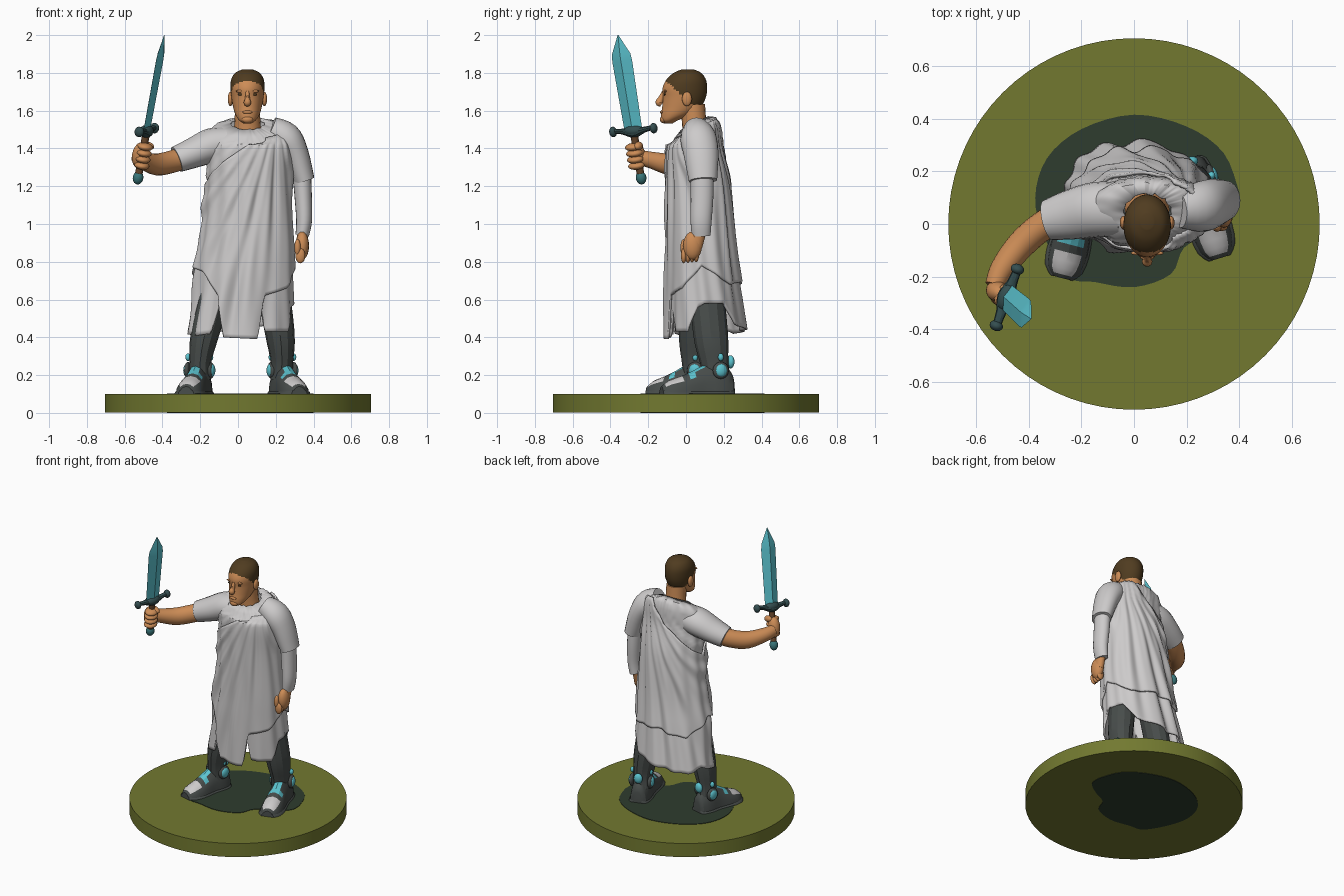
import bpy, bmesh, math
from mathutils import Vector, Matrix

if "Cube" in bpy.data.objects:
    bpy.data.objects.remove(bpy.data.objects["Cube"])

def material(name, r, g, b):
    lin = lambda c: (c / 255 / 12.92) if c < 11 else ((c / 255 + .055) / 1.055) ** 2.4
    m = bpy.data.materials.new(name)
    m.diffuse_color = (lin(r), lin(g), lin(b), 1)
    m.use_nodes = True
    m.node_tree.nodes["Principled BSDF"].inputs["Base Color"].default_value = m.diffuse_color
    return m

GRASS = material("olive green", 114, 121, 48)
PATCH = material("dark green", 46, 60, 46)
CLOTH = material("cloth white", 205, 203, 203)
SKIN = material("skin", 204, 140, 86)
HAIR = material("dark brown", 80, 60, 32)
BOOT = material("boot grey", 72, 77, 75)
CYAN = material("cyan", 92, 196, 208)
STEEL = material("dark teal", 52, 78, 80)
WOOD = material("grip brown", 105, 72, 45)
POMMEL = material("mid teal", 58, 120, 124)

def finish(name, bm, mats, rule=None, angle=40):
    bm.normal_update()
    if rule:
        for f in bm.faces:
            f.material_index = rule(f.calc_center_median(), f.normal)
    me = bpy.data.meshes.new(name)
    bm.to_mesh(me)
    bm.free()
    ob = bpy.data.objects.new(name, me)
    bpy.context.collection.objects.link(ob)
    for m in mats:
        me.materials.append(m)
    bpy.ops.object.select_all(action='DESELECT')
    ob.select_set(True)
    bpy.context.view_layer.objects.active = ob
    bpy.ops.object.shade_smooth_by_angle(angle=math.radians(angle))
    return ob

def loft(name, rings, mats, caps=True, rule=None, angle=40):
    bm = bmesh.new()
    vs = [[bm.verts.new(p) for p in r] for r in rings]
    n = len(rings[0])
    for a, b in zip(vs, vs[1:]):
        for i in range(n):
            j = (i + 1) % n
            bm.faces.new((a[i], a[j], b[j], b[i]))
    if caps:
        bm.faces.new(vs[0][::-1])
        bm.faces.new(vs[-1])
        bmesh.ops.recalc_face_normals(bm, faces=bm.faces)
    return finish(name, bm, mats, rule, angle)

def resample(rows, k=5):
    """Catmull-Rom curve through rows of numbers."""
    out = []
    for i in range(len(rows) - 1):
        p = [rows[max(i - 1, 0)], rows[i], rows[i + 1], rows[min(i + 2, len(rows) - 1)]]
        for s in range(k):
            u = s / k
            out.append([.5 * (2 * b + (c - a) * u + (2 * a - 5 * b + 4 * c - d) * u * u
                              + (3 * b - a - 3 * c + d) * u ** 3) for a, b, c, d in zip(*p)])
    return out + [list(rows[-1])]

def tube(name, secs, mats, n=20, k=4, floor=None, rule=None, angle=40):
    """Sections are x, y, z, sideways radius, other radius."""
    secs = resample(secs, k) if k > 1 else secs
    pts = [Vector(s[:3]) for s in secs]
    whole = (pts[-1] - pts[0]).normalized()
    up = Vector((0, 1, 0)) if abs(whole.z) > .8 else Vector((0, 0, 1))
    rings = []
    for i, s in enumerate(secs):
        t = (pts[min(i + 1, len(pts) - 1)] - pts[max(i - 1, 0)]).normalized()
        side = t.cross(up).normalized()
        over = side.cross(t)
        ring = [pts[i] + side * s[3] * math.cos(a) + over * s[4] * math.sin(a)
                for a in (2 * math.pi * j / n for j in range(n))]
        if floor is not None:
            for p in ring:
                p.z = max(p.z, floor)
        rings.append(ring)
    return loft(name, rings, mats, True, rule, angle)

def ball(name, loc, size, mat, rot=Matrix.Identity(4)):
    bm = bmesh.new()
    bmesh.ops.create_uvsphere(bm, u_segments=16, v_segments=10, radius=1,
                              matrix=Matrix.Translation(loc) @ rot @ Matrix.Diagonal((*size, 1)))
    return finish(name, bm, [mat], angle=60)

def lookup(table, x):
    for a, b in zip(table, table[1:]):
        if x <= b[0]:
            u = max(0, (x - a[0]) / (b[0] - a[0]))
            return [p + (q - p) * u for p, q in zip(a, b)][1:]
    return list(table[-1][1:])

# Round base with the dark patch on top and underneath
circle = [(.705 * math.cos(a), .705 * math.sin(a)) for a in (math.tau * i / 72 for i in range(72))]
loft("base_disc", [[(x, y, z) for x, y in circle] for z in (.003, .1)], [GRASS])
blob = [(.40, .12), (.39, .04), (.30, -.03), (.19, -.09), (.14, -.19), (0, -.24), (-.15, -.22), (-.25, -.2),
        (-.34, -.05), (-.375, .1), (-.33, .25), (-.2, .36), (0, .415), (.2, .37), (.34, .27), (.40, .12)]
blob = resample(blob, 4)[:-1]
for name, z in (("ground_patch", .099), ("underside_patch", 0)):
    loft(name, [[(x, y, h) for x, y in blob] for h in (z, z + .004)], [PATCH])

# Legs and boots
def leg(side, heel, toe, shin):
    tube(side + "_leg", shin, [BOOT], n=12, angle=25)
    h, t = Vector((*heel, .1)), Vector((*toe, .1))
    d = t - h
    def rule(c, nrm):
        s = (c - h).dot(d) / d.length_squared
        if nrm.z > .6 and .42 < s < .66:
            return 1
        return 2 if nrm.z > .6 and .74 < s < .95 else 0
    prof = [(0, .03, .08), (.04, .055, .12), (.2, .068, .17), (.4, .065, .155), (.55, .07, .125),
            (.72, .075, .095), (.9, .066, .07), (1, .035, .04)]
    tube(side + "_boot", [(*(h + d * s), w, z) for s, w, z in prof], [BOOT, CYAN, CLOTH],
         n=16, k=2, floor=.1, rule=rule, angle=25)
    # sole, ankle discs and heel light
    tube(side + "_sole", [(*(h + d * s), w + .008, .03) for s, w, z in prof], [BOOT], n=16, k=2, floor=.1)
    fwd = d.normalized()
    out = Vector((-fwd.y, fwd.x, 0))
    turn = Matrix.Rotation(math.atan2(out.y, out.x), 4, 'Z')
    for i, sg in enumerate((1, -1)):
        c = h + d * .22 + out * sg * .062
        ball(f"{side}_ankle_ring_{i}", (c.x, c.y, .225), (.018, .045, .045), BOOT, turn)
        ball(f"{side}_ankle_light_{i}", (c.x + out.x * sg * .008, c.y + out.y * sg * .008, .225),
             (.016, .032, .034), CYAN, turn)
        ball(f"{side}_ankle_stud_{i}", (c.x, c.y, .295), (.014, .015, .02), CYAN, turn)
    back = h - fwd * .005
    ball(side + "_heel_light", (back.x + fwd.x * .02, back.y + fwd.y * .02, .27), (.03, .02, .035), CYAN, turn)

leg("left", (.21, .25), (.325, -.13),
    [(.225, .165, .18, .06, .07), (.232, .15, .27, .06, .075), (.222, .13, .42, .078, .092), (.17, .1, .75, .09, .09)])
leg("right", (-.185, .14), (-.275, -.205),
    [(-.2, .06, .18, .06, .07), (-.2, .05, .27, .058, .072), (-.175, .05, .42, .075, .088), (-.09, .06, .75, .09, .09)])

# Robe: rows of z, centre x, centre y, radius x, radius y
BODY = resample([(.38, .005, .115, .292, .21), (.7, .028, .09, .258, .185), (.9, .045, .078, .24, .17),
                 (1.2, .055, .065, .218, .158), (1.38, .055, .047, .228, .14), (1.46, .05, .05, .22, .13),
                 (1.50, .05, .05, .195, .115), (1.525, .05, .05, .14, .09), (1.535, .05, .045, .09, .07)], 6)

def cloth_point(t, z, off):
    cx, cy, rx, ry = lookup(BODY, z)
    c, s = math.cos(t), math.sin(t)
    fan = math.atan2(cx + rx * c - .2, 1.62 - z)      # folds fan out from the left shoulder
    amp = .004 + .011 * min(1, max(0, (1.5 - z) / .9))
    fold = math.sin(fan * 38) + .5 * math.sin(fan * 71 + 1) + .7 * math.sin(13 * t + 3 * z)
    r = off + amp * fold * .6
    y = cy + (ry + r) * s
    tilt = .5 * min(1, max(0, (z - 1.42) / .08))
    return (cx + (rx + r) * c, y, z + tilt * (y - cy))

def garment(name, top, bottom, off):
    n, m = 180, 48
    spans = [(math.radians(a), lookup(bottom, a)[0], lookup(top, a)[0]) for a in (360 * i / n for i in range(n))]
    rings = [[cloth_point(t, lo + (hi - lo) * j / m, off) for t, lo, hi in spans] for j in range(m + 1)]
    ob = loft(name, rings, [CLOTH], caps=False, angle=50)
    mod = ob.modifiers.new("thickness", 'SOLIDIFY')
    mod.thickness = .012
    mod.offset = -1

garment("tunic", [(0, 1.535), (360, 1.535)],
        [(0, .58), (30, .58), (50, .47), (90, .44), (135, .42), (160, .45), (180, .42), (220, .41), (237, .42),
         (247, .62), (256, .42), (289, .40), (294, .56), (299, .43), (330, .43), (348, .56), (360, .58)], 0)
garment("draped_sash",
        [(0, 1.51), (60, 1.50), (90, 1.42), (120, 1.33), (150, 1.25), (180, 1.2), (210, 1.26), (240, 1.34),
         (270, 1.42), (300, 1.51), (360, 1.51)],
        [(0, .78), (45, .68), (90, .70), (135, .66), (180, .78), (215, .75), (244, .62), (254, .40), (289, .39),
         (295, .62), (325, .66), (360, .78)], .015)

# Sleeves, arms and hands
tube("right_sleeve", [(-.05, .055, 1.43, .10, .085), (-.14, .055, 1.415, .105, .092), (-.24, .035, 1.375, .095, .08),
                      (-.325, .015, 1.342, .078, .07)], [CLOTH])
tube("right_arm", [(-.26, .04, 1.36, .06, .06), (-.35, -.01, 1.33, .056, .06), (-.43, -.08, 1.315, .054, .058),
                   (-.50, -.17, 1.335, .046, .046), (-.53, -.235, 1.35, .036, .04)], [SKIN])
tube("left_sleeve", [(.17, .055, 1.50, .07, .07), (.25, .065, 1.455, .085, .095), (.305, .08, 1.37, .07, .092),
                     (.35, .09, 1.23, .056, .075)][::-1], [CLOTH])
tube("left_inner_sleeve", [(.34, .08, .94, .036, .05), (.35, .08, 1.02, .042, .056), (.345, .085, 1.15, .046, .06),
                           (.335, .085, 1.3, .05, .06)], [CLOTH])
ball("left_palm", (.34, .035, .885), (.036, .05, .075), SKIN)
tube("left_wrist", [(.34, .05, .88, .028, .036), (.342, .075, .98, .03, .038)], [SKIN], k=1)
for i in range(4):
    ball(f"left_finger_{i}", (.33, -.012 + .022 * i, .832 + .002 * i), (.026, .015, .04), SKIN)
ball("left_thumb", (.315, -.012, .875), (.017, .018, .045), SKIN)

# Neck and head: rows of z, front y, back y, half width
tube("neck", [(.05, .055, 1.45, .085, .075), (.05, .045, 1.52, .07, .065), (.05, .035, 1.63, .066, .066)], [SKIN])
HEAD = resample([(1.533, -.115, -.07, .022), (1.55, -.13, -.04, .045), (1.58, -.132, .03, .064), (1.62, -.126, .08, .076),
                 (1.67, -.122, .105, .085), (1.72, -.124, .112, .09), (1.765, -.103, .105, .086),
                 (1.8, -.065, .08, .065), (1.819, -.02, .04, .025)], 6)
rings = [[(.05 + w * math.cos(a), (f + b) / 2 + (b - f) / 2 * math.sin(a), z)
          for a in (math.tau * i / 48 for i in range(48))] for z, f, b, w in HEAD]
loft("head", rings, [SKIN, HAIR], rule=lambda c, n: int(c.z > 1.665 - .85 * c.y), angle=60)
tube("nose", [(.05, -.118, 1.70, .010, .010), (.05, -.132, 1.665, .013, .016), (.05, -.142, 1.643, .020, .021),
              (.05, -.13, 1.632, .014, .012)], [SKIN], n=10)
ball("lips", (.05, -.127, 1.592), (.026, .010, .009), SKIN)
ball("chin", (.05, -.118, 1.553), (.03, .02, .02), SKIN)
for side, s in (("left", 1), ("right", -1)):
    ball(side + "_ear", (.05 + s * .09, .005, 1.662), (.014, .026, .038), SKIN)
    ball(side + "_eye", (.05 + s * .036, -.1125, 1.686), (.016, .004, .006), HAIR)
    ball(side + "_brow", (.05 + s * .038, -.1105, 1.703), (.024, .008, .007), SKIN)

# Sword, built in its own frame: x across the blade, z along it
start = Vector((-.53, -.237, 1.24))
axis = (Vector((-.39, -.36, 2.0)) - start)
length = axis.length
axis.normalize()
across = Vector((.33, .94, 0))
across = (across - axis * across.dot(axis)).normalized()
FRAME = Matrix((across, axis.cross(across), axis)).transposed().to_4x4()
place = lambda x, y, z: start + FRAME.to_3x3() @ Vector((x, y, z))
blade = [(.255, .05, .018), (.64, .056, .02), (.68, .052, .018), (length, .002, .001)]
loft("sword_blade", [[place(*p) for p in ((w, 0, z), (0, t, z), (-w, 0, z), (0, -t, z))] for z, w, t in blade],
     [CYAN], angle=20)
tube("sword_grip", [(*place(0, 0, z), .02, .02) for z in (.01, .26)], [WOOD], n=12, k=1)
ball("sword_pommel", place(0, 0, .005), (.028, .028, .036), POMMEL, FRAME)
tube("sword_guard", [(*place(x, 0, z), r, r * .8) for x, z, r in ((-.12, .27, .016), (-.06, .262, .02),
     (0, .25, .034), (.06, .262, .02), (.12, .27, .016))], [STEEL], n=10, k=3, angle=30)
for i, x in enumerate((-.115, .115)):
    ball(f"guard_end_{i}", place(x, 0, .265), (.02, .026, .028), STEEL, FRAME)
ball("guard_collar", place(0, 0, .262), (.055, .034, .03), STEEL, FRAME)

# Fist closed around the grip
ball("right_palm", place(-.002, .012, .125), (.04, .042, .07), SKIN, FRAME)
for i in range(4):
    ball(f"right_finger_{i}", place(-.01, -.012, .075 + .034 * i), (.046, .04, .021), SKIN, FRAME)
ball("right_thumb", place(.02, -.015, .18), (.022, .035, .022), SKIN, FRAME)
